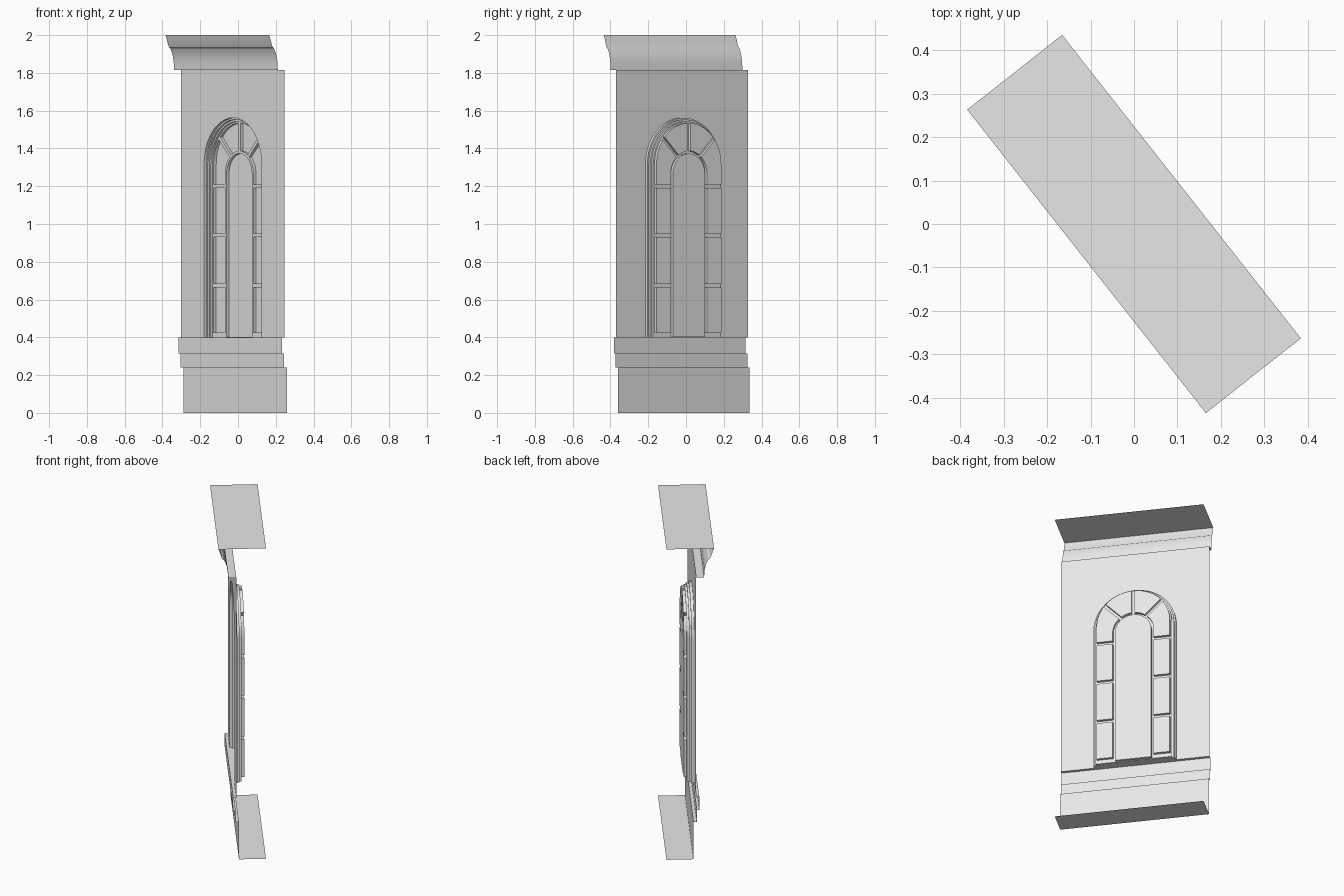
import bpy, bmesh
from math import sin, cos, radians
from mathutils import Matrix

if "Cube" in bpy.data.objects:
    bpy.data.objects.remove(bpy.data.objects["Cube"])

stone = bpy.data.materials.new("grey_stone")
stone.use_nodes = True
GREY = (0.8, 0.8, 0.8, 1)
stone.diffuse_color = GREY
stone.node_tree.nodes["Principled BSDF"].inputs["Base Color"].default_value = GREY

HALF = 0.444              # half length of the wall
SILL, CORNICE = 0.40, 1.815
WALL, FRAME, GLASS = 0.035, -0.008, -0.025   # distance out from the centre line
BACK = -0.139
SPRING, INNER_SPRING = 1.316, 1.265
TURN = Matrix.Rotation(radians(-51.8), 4, 'Z')
parts = []


def finish(bm, name):
    """Make the shell face outwards, turn it into place and add it."""
    bmesh.ops.recalc_face_normals(bm, faces=bm.faces)
    if sum(f.normal.y * f.calc_area() for f in bm.faces) > 0:
        bmesh.ops.reverse_faces(bm, faces=bm.faces)
    bm.transform(TURN)
    mesh = bpy.data.meshes.new(name)
    bm.to_mesh(mesh)
    bm.free()
    mesh.materials.append(stone)
    obj = bpy.data.objects.new(name, mesh)
    bpy.context.collection.objects.link(obj)
    parts.append(obj)


def ring(bm, pts, depth):
    return [bm.verts.new((x, -depth, z)) for x, z in pts]


def pairs(loop):
    return list(zip(loop, loop[1:] + loop[:1]))


def arc(radius, centre, start, end, steps=12):
    angles = [radians(start + (end - start) * i / steps) for i in range(steps + 1)]
    return [(radius * cos(a), centre + radius * sin(a)) for a in angles]


def arch(half, spring, bottom):
    return [(half, bottom)] + arc(half, spring, 0, 180, 28) + [(-half, bottom)]


def fill(bm, loops):
    edges = [bm.edges.new(p) for loop in loops for p in pairs(loop)]
    bmesh.ops.triangle_fill(bm, edges=edges, use_beauty=True, normal=(0, -1, 0))


def moulding(name, profile):
    """Sweep an open (depth, height) profile along the wall."""
    bm = bmesh.new()
    ends = [[bm.verts.new((x, -d, z)) for d, z in profile] for x in (-HALF, HALF)]
    for i in range(len(profile) - 1):
        bm.faces.new((ends[0][i], ends[1][i], ends[1][i + 1], ends[0][i + 1]))
    finish(bm, name)


# Stepped plinth with its underside
moulding("plinth", [(BACK, 0), (0.019, 0), (0.019, 0.24), (0.0385, 0.24),
                    (0.0385, 0.315), (0.053, 0.315), (0.053, SILL), (WALL, SILL)])

# Cornice with a cove and a flat top
moulding("cornice", [(WALL, CORNICE), (0.081, CORNICE), (0.084, 1.86), (0.089, 1.885),
                     (0.097, 1.91), (0.107, 1.93), (0.116, 1.937), (0.120, 1.945),
                     (0.132, 1.98), (0.139, 2.0), (BACK, 2.0)])

# Wall face around the arched opening
bm = bmesh.new()
outline = arch(0.246, SPRING, SILL) + [(-HALF, SILL), (-HALF, CORNICE),
                                       (HALF, CORNICE), (HALF, SILL)]
fill(bm, [ring(bm, outline, WALL)])
finish(bm, "wall")

# Stepped reveal leading back to the window, with the sill floor
bm = bmesh.new()
steps = [(0.246, WALL), (0.246, 0.018), (0.237, 0.018),
         (0.237, 0.005), (0.227, 0.005), (0.227, FRAME)]
rings = [ring(bm, arch(half, SPRING, SILL), depth) for half, depth in steps]
for k in range(len(rings) - 1):
    sides = list(zip(pairs(rings[k]), pairs(rings[k + 1])))
    if steps[k][0] != steps[k + 1][0]:
        sides.pop()       # ledges have no floor
    for (a, b), (c, d) in sides:
        bm.faces.new((a, b, d, c))
finish(bm, "window_reveal")

# Window panes on one side, then mirrored
OUT, IN = 0.218, 0.122
panes = [[(IN, lo), (OUT, lo), (OUT, hi), (IN, hi)]
         for lo, hi in ((0.425, 0.665), (0.685, 0.93), (0.95, 1.19))]
panes.append([(IN, 1.21), (OUT, 1.21)] + arc(OUT, SPRING, 0, 36.5)
             + arc(IN, INNER_SPRING, 46.7, 0))
panes.append(arc(OUT, SPRING, 41.5, 87.5) + arc(IN, INNER_SPRING, 85.7, 55.3))
panes += [[(-x, z) for x, z in pane] for pane in panes]
panes.append(arch(0.108, INNER_SPRING, SILL + 0.003))   # tall middle panel

# Window frame: a plate with a sunk pocket for each pane
bm = bmesh.new()
front = [ring(bm, pane, FRAME) for pane in panes]
fill(bm, [ring(bm, arch(0.227, SPRING, SILL), FRAME)] + front)
for pane, loop in zip(panes, front):
    sunk = ring(bm, pane, GLASS)
    for (a, b), (c, d) in zip(pairs(loop), pairs(sunk)):
        bm.faces.new((a, b, d, c))
    bm.faces.new(sunk)
finish(bm, "window_frame")

# Smooth arches, sharp corners
bpy.ops.object.select_all(action='DESELECT')
for obj in parts:
    obj.select_set(True)
bpy.context.view_layer.objects.active = parts[0]
bpy.ops.object.shade_smooth_by_angle(angle=radians(25))
